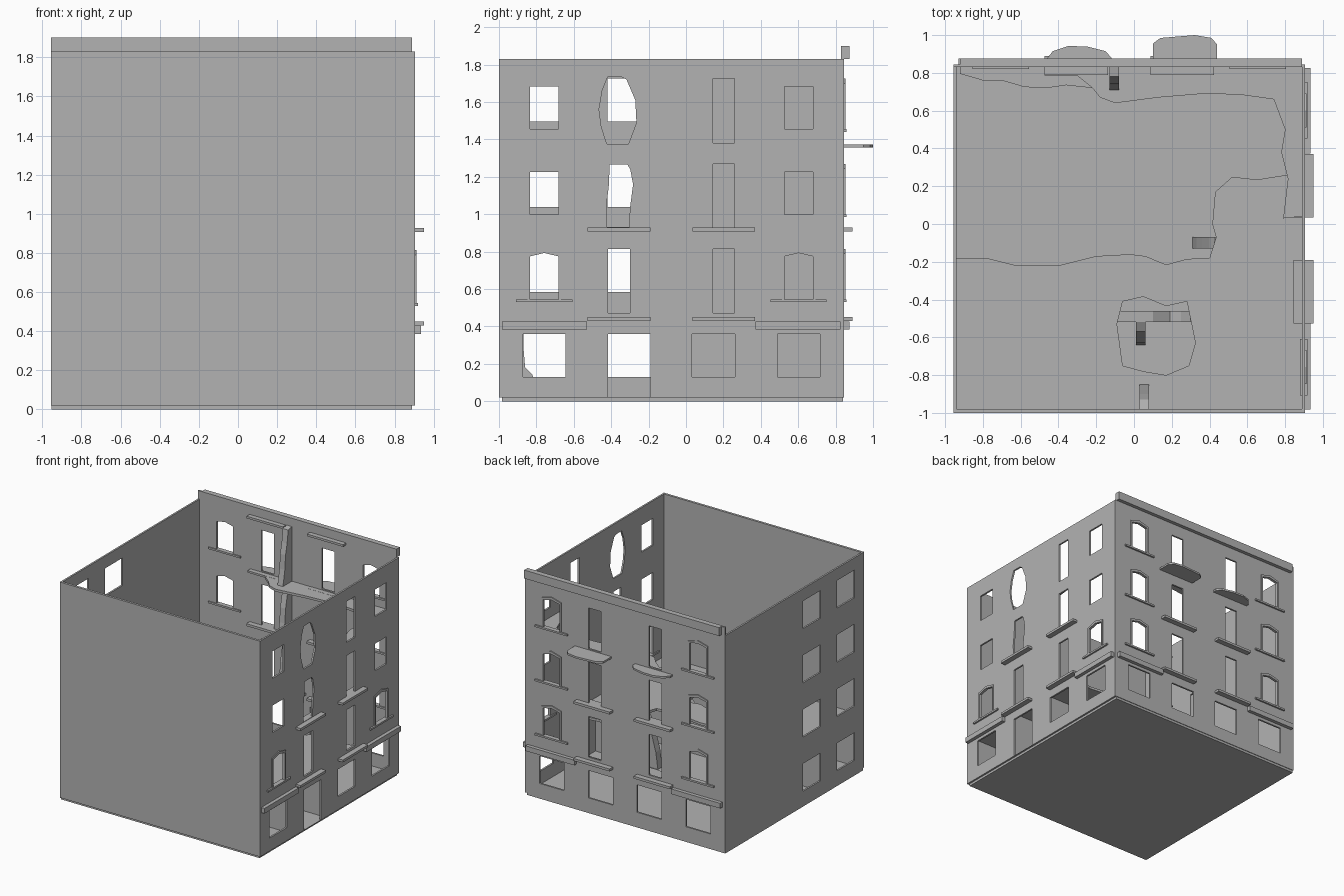
import bpy

if "Cube" in bpy.data.objects:
    bpy.data.objects.remove(bpy.data.objects["Cube"])

# ---------- helpers ----------
stone = bpy.data.materials.new("dark_stone")
stone.diffuse_color = (0.45, 0.45, 0.45, 1)
stone.use_nodes = True
stone.node_tree.nodes["Principled BSDF"].inputs["Base Color"].default_value = stone.diffuse_color


# each frame maps local (u, v, w) to world; w is the outward / thickness axis
def right_face(u, v, w): return (0.905 + w, -0.078 + u, v)
def back_face(u, v, w): return (-0.025 - u, 0.845 + w, v)
def left_face(u, v, w): return (-0.955 - w, -u, v)
def flat(u, v, w): return (u, v, w)
def along_y(u, v, w): return (w, u, v)        # profile in y,z
def along_x(u, v, w): return (u, -w, v)       # profile in x,z


def rect(u0, u1, v0, v1):
    return [(u0, v0), (u1, v0), (u1, v1), (u0, v1)]


def panel(name, frame, loops, w0, w1):
    """Outline plus holes, filled and given thickness from w0 to w1."""
    cu = bpy.data.curves.new(name + "_outline", 'CURVE')
    cu.dimensions = '2D'
    cu.fill_mode = 'BOTH'
    cu.extrude = (w1 - w0) / 2
    for pts in loops:
        sp = cu.splines.new('POLY')
        sp.points.add(len(pts) - 1)
        for p, (u, v) in zip(sp.points, pts):
            p.co = (u, v, 0, 1)
        sp.use_cyclic_u = True
    tmp = bpy.data.objects.new(name + "_tmp", cu)
    bpy.context.collection.objects.link(tmp)
    bpy.context.view_layer.update()
    dg = bpy.context.evaluated_depsgraph_get()
    me = bpy.data.meshes.new_from_object(tmp.evaluated_get(dg))
    bpy.data.objects.remove(tmp)
    for v in me.vertices:
        v.co = frame(v.co.x, v.co.y, v.co.z + (w0 + w1) / 2)
    me.shade_flat()
    me.materials.clear()
    me.materials.append(stone)
    me.name = name
    ob = bpy.data.objects.new(name, me)
    bpy.context.collection.objects.link(ob)
    return ob


def block(name, frame, u0, u1, v0, v1, w0, w1):
    return panel(name, frame, [rect(u0, u1, v0, v1)], w0, w1)


def arch(c, hw, v0, v1, rise):
    return [(c - hw, v0), (c + hw, v0), (c + hw, v1), (c, v1 + rise), (c - hw, v1)]


STOREY = 0.455
T = 0.015

# ---------- decorated facades (right and back) ----------
def facade(name, frame, half, arched_rows, ledge_rows, damaged, door):
    loops = [rect(-half, half, 0.02, 1.83)]
    # ground floor openings
    for c in (-.68, -.225, .225, .68):
        loops.append(rect(c - .114, c + .114, 0.022 if c == door else .13, .36))
    for row in range(3):
        z = row * STOREY
        for s in (-1, 1):
            # outer windows, with arched frame and sill where dressed
            c = .68 * s
            if row in arched_rows:
                hole = arch(c, .076, .545 + z, .775 + z, .018)
                loops.append(hole)
                panel(name + "_window_frame", frame,
                      [arch(c, .09, .543 + z, .79 + z, .025), hole], -.014, .008)
                block(name + "_sill", frame, c - .15, c + .15, .53 + z, .545 + z, -.025, .014)
            else:
                loops.append(rect(c - .076, c + .076, .545 + z, .772 + z))
            # tall doors
            c = .28 * s
            loops.append(damaged.get((row, s)) or rect(c - .058, c + .058, .472 + z, .815 + z))
            if row in ledge_rows:
                zz = row * .478
                block(name + "_ledge", frame, c - .168, c + .168, .43 + zz, .45 + zz, -.06, .045)
    # string course at the corners
    for s in (-1, 1):
        a, b = sorted((.45 * s, .905 * s))
        block(name + "_string_course", frame, a, b, .385, .428, -.01, .03)
    panel(name + "_wall", frame, loops, -T, 0)


blast = [(-.387, 1.56), (-.375, 1.47), (-.345, 1.375), (-.23, 1.375), (-.187, 1.49),
         (-.193, 1.61), (-.24, 1.72), (-.27, 1.735), (-.34, 1.735), (-.37, 1.66)]
ragged = [(-.345, .932), (-.225, .932), (-.222, 1.03), (-.205, 1.16), (-.22, 1.24),
          (-.235, 1.265), (-.33, 1.265), (-.335, 1.15), (-.347, 1.05)]
facade("right", right_face, .922, {0}, {0, 1}, {(2, -1): blast, (1, -1): ragged}, -.225)
facade("back", back_face, .93, {0, 1, 2}, {0, 1}, {}, None)

# ---------- plain walls ----------
loops = [rect(-.845, .995, .02, 1.83)]
for row in range(4):
    z = row * STOREY
    for y0 in (.19, .64):
        loops.append(rect(y0, y0 + .23, .13 + z, .362 + z))
panel("left_wall", left_face, loops, -T, 0)
block("front_wall", along_x, -.955, .905, .02, 1.83, .98, 1.0)

# ---------- parapet over the back wall ----------
block("parapet", back_face, -.915, .93, 1.83, 1.9, -.015, 0)
block("parapet_cornice", back_face, -.915, .895, 1.83, 1.9, 0, .03)
for c in (-.28, .28):
    block("inner_top_ledge", back_face, c - .168, c + .168, 1.81, 1.828, -.055, -.01)

# ---------- broken balconies on the top storey ----------
panel("balcony_a", flat, [[(-.465, .79), (-.12, .79), (-.12, .88), (-.15, .915), (-.25, .94),
                           (-.35, .942), (-.43, .915), (-.465, .87)]], 1.357, 1.373)
panel("balcony_b", flat, [[(.1, .79), (.44, .79), (.44, .95), (.41, .985), (.32, 1.0),
                           (.14, .985), (.1, .955)]], 1.357, 1.373)

# ---------- floors ----------
block("ground_slab", flat, -.953, .89, -.985, .84, 0, .02)
hole = [(-.09, -.53), (-.06, -.41), (.05, -.385), (.17, -.435), (.28, -.41), (.325, -.63),
        (.29, -.75), (.17, -.8), (.05, -.78), (-.06, -.75)]
panel("first_floor_front", flat, [[
    (-.941, -.981), (-.941, -.18), (-.78, -.18), (-.62, -.22), (-.4, -.22), (-.2, -.17), (-.02, -.16),
    (.06, -.17), (.17, -.215), (.28, -.185), (.4, -.18), (.435, -.07), (.415, 0), (.43, .17),
    (.52, .25), (.65, .235), (.81, .26), (.891, .26), (.891, -.981)], hole], .447, .467)
panel("first_floor_back", flat, [[
    (-.92, .831), (-.92, .795), (-.8, .76), (-.7, .76), (-.58, .725), (-.46, .72), (-.36, .735),
    (-.22, .72), (0, .72), (.05, .831)]], .447, .467)
panel("third_floor", flat, [[
    (-.31, .831), (-.3, .785), (-.22, .72), (-.18, .67), (-.1, .64), (.13, .67), (.37, .69),
    (.56, .685), (.74, .66), (.8, .5), (.78, .38), (.815, .24), (.79, .03), (.891, .04),
    (.891, .831)]], 1.352, 1.372)

# ---------- remains of partition walls ----------
for row, z in enumerate((.467, .922, 1.372)):
    h = .458 if row == 2 else .43
    panel("back_partition", along_y, [[
        (.831, z), (.831, z + h), (.78, z + h - .01), (.765, z + .34), (.745, z + .25),
        (.735, z + .13), (.71, z)]], -.13, -.08)
panel("front_partition_ground", along_y, [[
    (-.981, .02), (-.8, .02), (-.82, .14), (-.86, .18), (-.87, .3), (-.87, .447), (-.981, .447)]],
    .01, .06)
panel("front_partition_upper", along_y, [[
    (-.981, .467), (-.85, .467), (-.88, .6), (-.9, .7), (-.93, .8), (-.981, .85)]], .03, .08)
panel("cross_wall_ground", along_x, [[
    (-.94, .02), (.89, .02), (.89, .447), (.31, .447), (.25, .39), (.19, .36), (.1, .42),
    (-.09, .447), (-.94, .447)]], .46, .52)
panel("cross_wall_return", along_y, [[
    (-.64, .02), (-.52, .02), (-.52, .43), (-.57, .4), (-.6, .3), (-.63, .2)]], .01, .06)
panel("partition_stub", along_x, [[
    (.31, .02), (.89, .02), (.89, .447), (.43, .447), (.4, .4), (.36, .27), (.33, .16)]], .07, .13)
